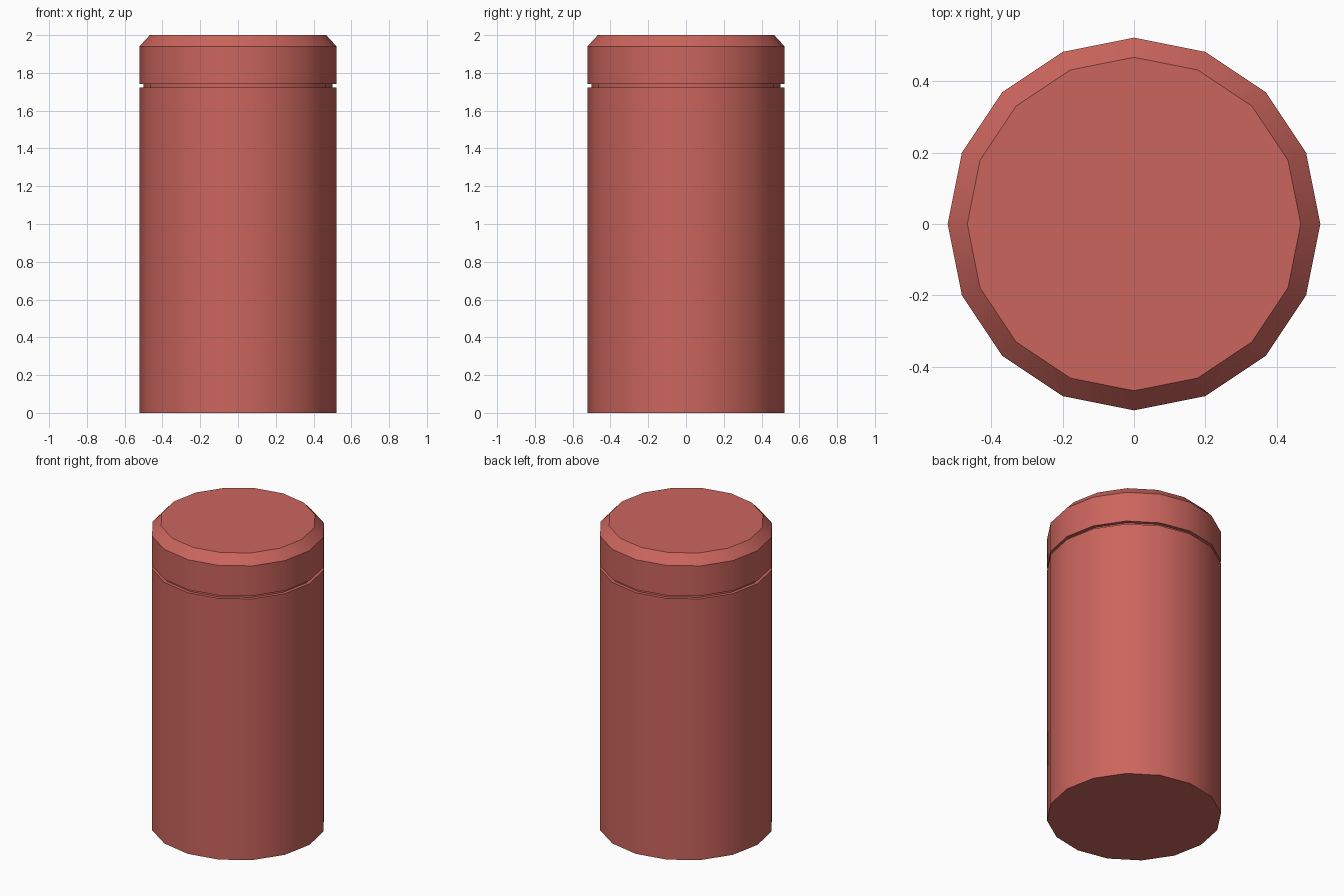
import bpy
import bmesh
import math

if "Cube" in bpy.data.objects:
    bpy.data.objects.remove(bpy.data.objects["Cube"])

SIDES = 16


def lathe(name, profile, material):
    """Revolve (radius, z) points, bottom to top, into a closed solid."""
    bm = bmesh.new()
    rings = []
    for r, z in profile:
        rings.append([bm.verts.new((r * math.cos(2 * math.pi * i / SIDES),
                                    r * math.sin(2 * math.pi * i / SIDES), z))
                      for i in range(SIDES)])
    for low, high in zip(rings, rings[1:]):
        for i in range(SIDES):
            j = (i + 1) % SIDES
            bm.faces.new((low[i], low[j], high[j], high[i]))
    bm.faces.new(rings[0][::-1])
    bm.faces.new(rings[-1])
    mesh = bpy.data.meshes.new(name)
    bm.to_mesh(mesh)
    bm.free()
    mesh.materials.append(material)
    obj = bpy.data.objects.new(name, mesh)
    bpy.context.collection.objects.link(obj)
    bpy.ops.object.select_all(action='DESELECT')
    obj.select_set(True)
    bpy.context.view_layer.objects.active = obj
    bpy.ops.object.shade_smooth_by_angle(angle=math.radians(30))
    return obj


red = bpy.data.materials.new("red")
red.diffuse_color = (0.6, 0.13, 0.11, 1)
red.use_nodes = True
red.node_tree.nodes["Principled BSDF"].inputs["Base Color"].default_value = red.diffuse_color

# Canister: straight body, narrow groove under the cap, chamfered top
lathe("canister", [
    (0.522, 0.0), (0.522, 1.722),
    (0.50, 1.722), (0.50, 1.742),
    (0.522, 1.742), (0.522, 1.94),
    (0.467, 2.0),
], red)
